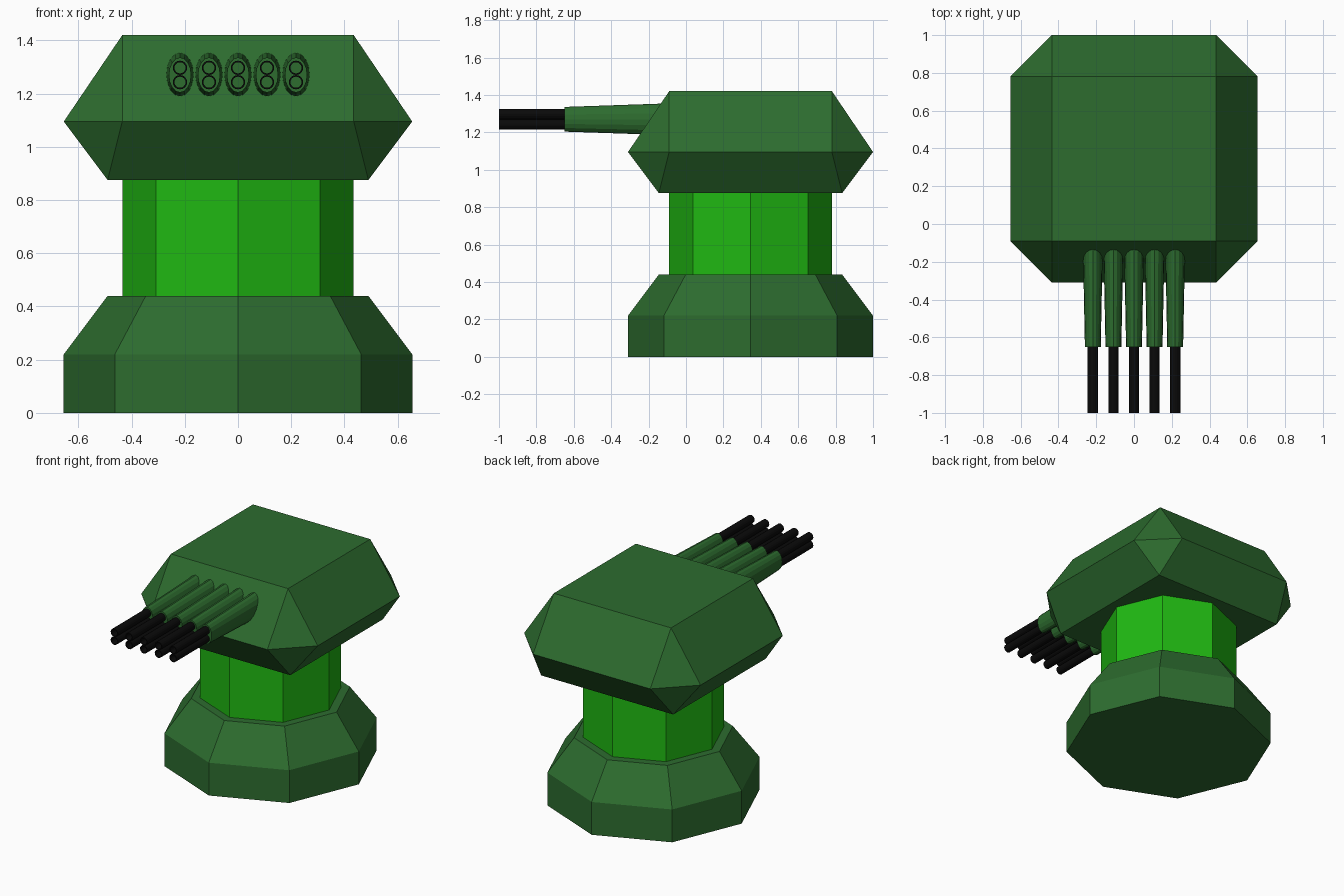
import bpy, bmesh
from math import cos, sin, tau

if "Cube" in bpy.data.objects:
    bpy.data.objects.remove(bpy.data.objects["Cube"])

CY = 0.345  # turret axis in y


def material(name, rgb):
    m = bpy.data.materials.new(name)
    m.diffuse_color = (*rgb, 1)
    m.use_nodes = True
    m.node_tree.nodes["Principled BSDF"].inputs["Base Color"].default_value = m.diffuse_color
    return m


DARK = material("dark_green", (0.026, 0.15, 0.028))
BRIGHT = material("bright_green", (0.014, 0.48, 0.006))
BLACK = material("black", (0.003, 0.003, 0.003))


def add_object(name, bm, mat):
    bmesh.ops.recalc_face_normals(bm, faces=bm.faces)
    mesh = bpy.data.meshes.new(name)
    bm.to_mesh(mesh)
    bm.free()
    mesh.materials.append(mat)
    obj = bpy.data.objects.new(name, mesh)
    bpy.context.collection.objects.link(obj)
    return obj


def loft(name, rings, mat, closed=False):
    """Skin a list of point rings; cap the ends, or join last to first."""
    bm = bmesh.new()
    loops = [[bm.verts.new(p) for p in ring] for ring in rings]
    pairs = list(zip(loops, loops[1:]))
    if closed:
        pairs.append((loops[-1], loops[0]))
    else:
        bm.faces.new(loops[0])
        bm.faces.new(loops[-1])
    n = len(loops[0])
    for a, b in pairs:
        for i in range(n):
            j = (i + 1) % n
            bm.faces.new((a[i], a[j], b[j], b[i]))
    return add_object(name, bm, mat)


def octagon(r, z):
    return [(r * cos(tau * i / 8), CY + r * sin(tau * i / 8), z) for i in range(8)]


def oval(x, y, z, rx, rz, n):
    return [(x + rx * cos(tau * i / n), y, z + rz * sin(tau * i / n)) for i in range(n)]


# Base and neck: octagonal, corners on the axes
loft("base", [octagon(0.655, 0), octagon(0.655, 0.22), octagon(0.49, 0.44)], DARK)
loft("neck", [octagon(0.435, 0.44), octagon(0.435, 0.875)], BRIGHT)

# Head: square top and bottom around a chamfered-square waist
bm = bmesh.new()
for sx in (-1, 1):
    for sy in (-1, 1):
        for x, y, z in ((0.435, 0.435, 1.42), (0.435, 0.655, 1.095),
                        (0.655, 0.435, 1.095), (0.49, 0.49, 0.875)):
            bm.verts.new((sx * x, CY + sy * y, z))
bmesh.ops.convex_hull(bm, input=bm.verts)
bmesh.ops.dissolve_limit(bm, angle_limit=0.01, verts=bm.verts, edges=bm.edges)
add_object("head", bm, DARK)

# Five tapered oval sleeves, each with an upper and lower hollow barrel
for k in range(5):
    x = (k - 2) * 0.109
    loft(f"gun_sleeve_{k + 1}", [oval(x, -0.65, 1.27, 0.042, 0.066, 16),
                                 oval(x, -0.09, 1.27, 0.053, 0.085, 16)], DARK)
    for side, z in (("lower", 1.243), ("upper", 1.297)):
        tube = [oval(x, y, z, r, r, 16) for y, r in
                ((-1.0, 0.027), (-0.64, 0.027), (-0.64, 0.021), (-1.0, 0.021))]
        loft(f"{side}_barrel_{k + 1}", tube, BLACK, closed=True)
